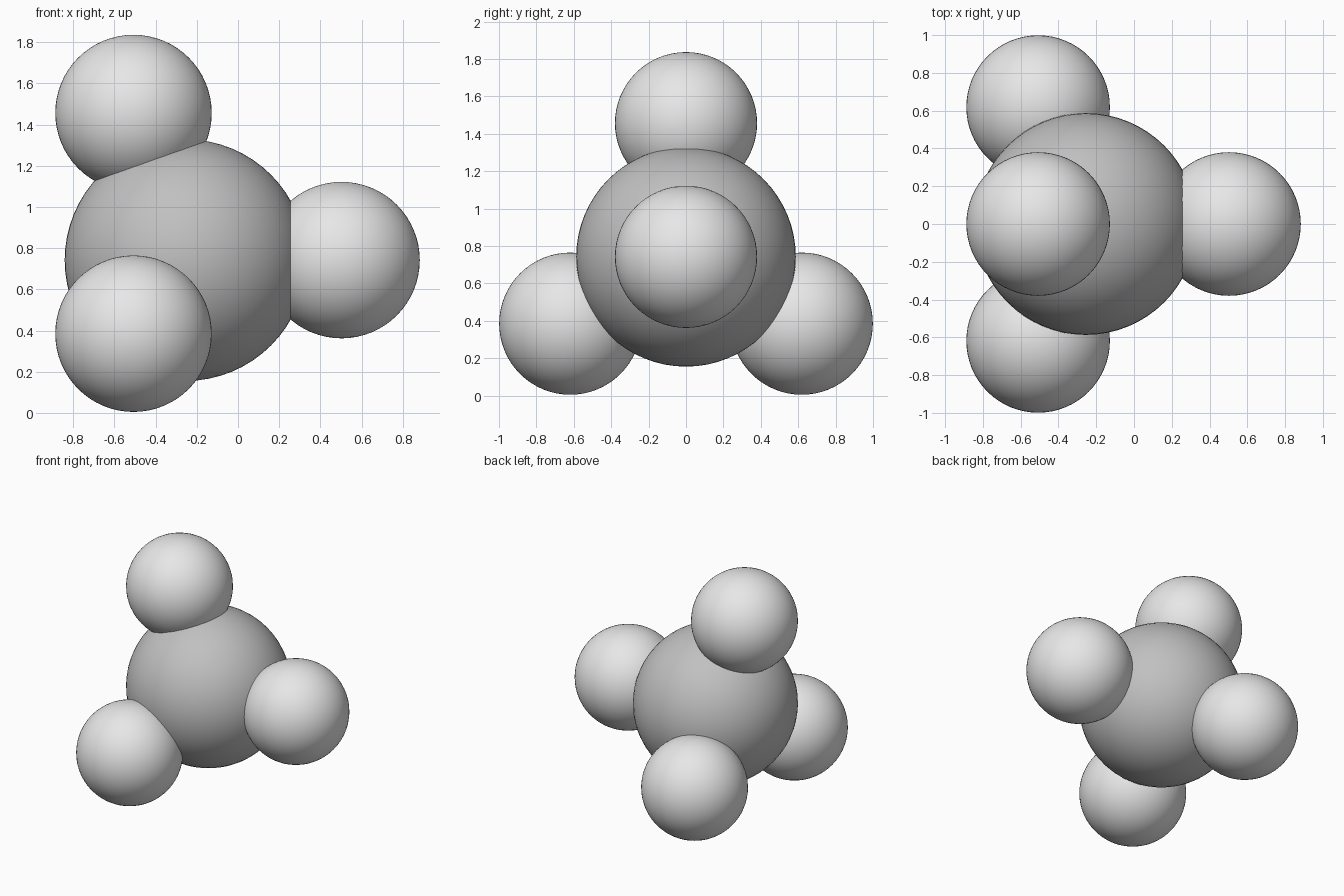
import bpy
import math
from mathutils import Vector

cube = bpy.data.objects.get("Cube")
if cube:
    bpy.data.objects.remove(cube, do_unlink=True)


def make_material(name, value):
    mat = bpy.data.materials.new(name)
    mat.use_nodes = True
    color = (value, value, value, 1.0)
    mat.diffuse_color = color
    bsdf = next(n for n in mat.node_tree.nodes if n.type == "BSDF_PRINCIPLED")
    bsdf.inputs["Base Color"].default_value = color
    return mat


def add_ball(name, center, radius, mat):
    bpy.ops.mesh.primitive_uv_sphere_add(
        segments=64, ring_count=32, radius=radius, location=center)
    ball = bpy.context.object
    ball.name = name
    ball.data.materials.append(mat)
    bpy.ops.object.shade_smooth()
    return ball


mid_grey = make_material("mid grey", 0.53)
light_grey = make_material("light grey", 0.8)

CORE = Vector((-0.255, 0.0, 0.742))
CORE_RADIUS = 0.587
BALL_RADIUS = 0.38
BOND = 0.758

# Large central ball
add_ball("central_ball", CORE, CORE_RADIUS, mid_grey)

# Outer ball on the tetrahedron axis
add_ball("left_ball", CORE + Vector((BOND, 0, 0)), BALL_RADIUS, light_grey)

# Three outer balls spread evenly around that axis
back_step = -BOND / 3
ring = BOND * math.sqrt(8) / 3
for i, name in enumerate(("top_ball", "back_ball", "front_ball")):
    angle = math.tau * i / 3
    offset = Vector((back_step, ring * math.sin(angle), ring * math.cos(angle)))
    add_ball(name, CORE + offset, BALL_RADIUS, light_grey)
